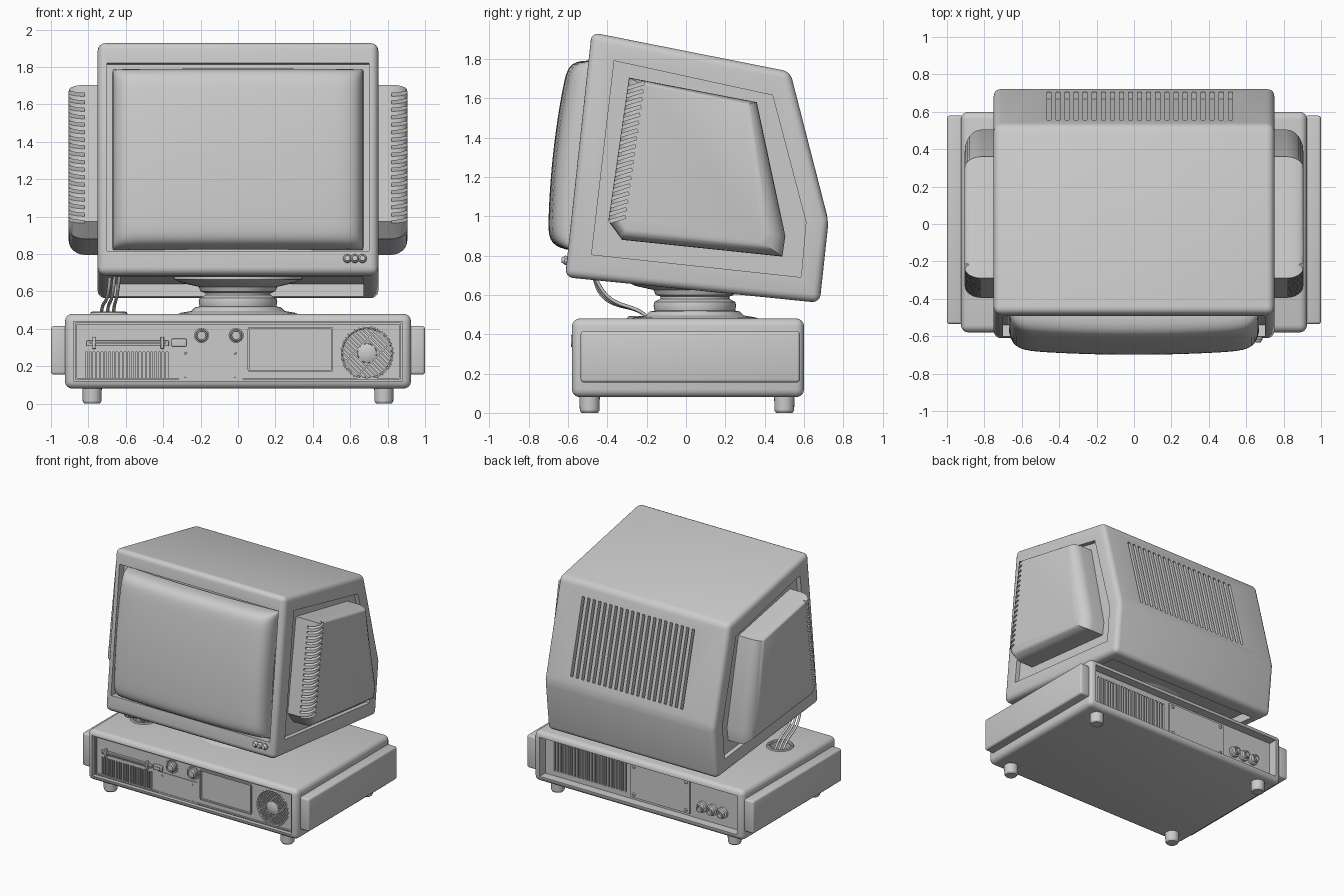
import bpy, bmesh, math
from mathutils import Matrix, Vector

if "Cube" in bpy.data.objects:
    bpy.data.objects.remove(bpy.data.objects["Cube"])

def rx(a): return Matrix.Rotation(a, 4, 'X')

def finish(name, bm, bevel=0, seg=3):
    bmesh.ops.recalc_face_normals(bm, faces=bm.faces[:])
    if bevel:
        bmesh.ops.bevel(bm, geom=bm.edges[:], offset=bevel, segments=seg, profile=0.5, affect='EDGES')
    me = bpy.data.meshes.new(name)
    bm.to_mesh(me)
    bm.free()
    ob = bpy.data.objects.new(name, me)
    bpy.context.collection.objects.link(ob)
    return ob

def boxes(name, items, rot=Matrix(), bevel=0, seg=3):
    bm = bmesh.new()
    for loc, size in items:
        m = Matrix.Translation(loc) @ rot @ Matrix.Diagonal((*size, 1))
        bmesh.ops.create_cube(bm, size=1, matrix=m)
    return finish(name, bm, bevel, seg)

def loft(name, rings, bevel=0, seg=4):
    bm = bmesh.new()
    vs = [[bm.verts.new(p) for p in r] for r in rings]
    n = len(vs[0])
    for a, b in zip(vs, vs[1:]):
        for i in range(n):
            bm.faces.new((a[i], a[(i + 1) % n], b[(i + 1) % n], b[i]))
    bm.faces.new(vs[0])
    bm.faces.new(vs[-1])
    return finish(name, bm, bevel, seg)

def prism(name, prof, x0, x1, bevel=0):
    return loft(name, [[(x, y, z) for y, z in prof] for x in (x0, x1)], bevel)

def lathe(name, prof, loc, rot=Matrix(), n=32):
    ring = lambda r, h: [Vector(loc) + rot @ Vector((r * math.cos(2 * math.pi * i / n),
                         r * math.sin(2 * math.pi * i / n), h)) for i in range(n)]
    return loft(name, [ring(r, h) for r, h in prof])

def cut(ob, *cutters):
    for c in cutters:
        m = ob.modifiers.new("cut", 'BOOLEAN')
        m.operation, m.object, m.solver = 'DIFFERENCE', c, 'EXACT'
        bpy.context.view_layer.update()
        me = bpy.data.meshes.new_from_object(ob.evaluated_get(bpy.context.evaluated_depsgraph_get()))
        ob.modifiers.clear()
        ob.data = me
        bpy.data.objects.remove(c)

def torus(name, loc, R, r, rot=(0, 0, 0)):
    bpy.ops.mesh.primitive_torus_add(location=loc, rotation=rot, major_radius=R, minor_radius=r,
                                     major_segments=40, minor_segments=8)
    bpy.context.object.name = name

FRONT, BACK = rx(math.pi / 2), rx(-math.pi / 2)   # lathe axis towards -y / +y

# --- Base unit: hollow front and back faces, slots, speaker well, cable hole
base = boxes("base_case", [((0, 0.01, 0.28), (1.85, 1.18, 0.40))], bevel=0.04, seg=4)
cut(base,
    boxes("c", [((0, -0.60, 0.28), (1.76, 0.10, 0.32))]),
    boxes("c", [((0, 0.62, 0.28), (1.74, 0.18, 0.31))]),
    boxes("c", [((-0.81 + i * 0.0205, -0.55, 0.203), (0.011, 0.05, 0.145)) for i in range(22)]),
    boxes("c", [((0.16 + i * 0.025, 0.53, 0.28), (0.013, 0.05, 0.23)) for i in range(26)]),
    lathe("c", [(0.135, -0.03), (0.135, 0.05)], (0.69, -0.55, 0.27), FRONT),
    boxes("c", [((0.28, -0.55, 0.29), (0.45, 0.024, 0.23))]),
    lathe("c", [(0.085, -0.1), (0.085, 0.1)], (-0.69, -0.2, 0.48)))
for s, n in ((-1, "left"), (1, "right")):
    boxes("base_side_panel_" + n, [((s * 0.955, 0.022, 0.285), (0.09, 1.115, 0.26))], bevel=0.015)
    for y, f in ((-0.49, "front"), (0.50, "back")):
        lathe(f"foot_{f}_{n}", [(0.042, 0), (0.05, 0.012), (0.052, 0.09)], (s * 0.78, y, 0), n=24)

# --- Front panel details
boxes("panel_frame", [((0, -0.553, z), (1.74, 0.012, 0.01)) for z in (0.132, 0.428)]
      + [((x, -0.553, 0.28), (0.01, 0.012, 0.286)) for x in (-0.865, 0.865)])
boxes("disk_slot", [((-0.59, -0.555, 0.322), (0.44, 0.02, 0.03))], bevel=0.005)
boxes("disk_slot_lip", [((-0.59, -0.565, 0.325), (0.41, 0.02, 0.008))])
boxes("disk_latches", [((x, -0.565, 0.325), (0.018, 0.025, 0.065)) for x in (-0.77, -0.405)], bevel=0.005)
boxes("switch_frame", [((-0.315, -0.555, 0.326), (0.08, 0.02, 0.042))], bevel=0.006)
boxes("switch", [((-0.315, -0.566, 0.326), (0.045, 0.012, 0.02))])
for i, x in enumerate((-0.195, -0.01)):
    c = Vector((x, -0.55, 0.365))
    lathe(f"dial_{i}", [(0.04, 0), (0.04, 0.015), (0.033, 0.018), (0.03, 0.036), (0.024, 0.036),
                        (0.022, 0.028)], c, FRONT)
    boxes(f"dial_ticks_{i}", [(c + Vector((0.049 * math.cos(a), 0, 0.049 * math.sin(a))), (0.006, 0.01, 0.006))
                              for a in [k * math.pi / 12 for k in range(24)]])
boxes("middle_plate", [((-0.145, -0.551, 0.21), (0.34, 0.008, 0.175))])
for i in range(4):
    lathe(f"plate_screw_{i}", [(0.008, 0), (0.006, 0.01)], (-0.28 + 0.265 * (i % 2), -0.55, 0.135 + 0.135 * (i // 2)), FRONT, 8)
boxes("display_frame", [((0.28, -0.552, z), (0.45, 0.014, 0.01)) for z in (0.175, 0.405)]
      + [((x, -0.552, 0.29), (0.01, 0.014, 0.22)) for x in (0.057, 0.503)])

# --- Speaker with diagonal bars
sp = Vector((0.69, -0.545, 0.27))
torus("speaker_ring", sp, 0.137, 0.008, (math.pi / 2, 0, 0))
for name, ang in (("speaker_bars", 0.785), ("speaker_cross_bars", -0.785)):
    R = Matrix.Rotation(ang, 4, 'Y')
    ds = [-0.126 + 0.018 * k for k in range(15)] if ang > 0 else [-0.05, 0.05]
    boxes(name, [(sp + R @ Vector((0, 0, d)), (2 * math.sqrt(0.137 ** 2 - d * d), 0.01, 0.008)) for d in ds], R)
lathe("speaker_dome", [(0.052, -0.02), (0.05, 0.006), (0.035, 0.013), (0.012, 0.016)], sp, FRONT)

# --- Back panel details
boxes("back_plate", [((-0.15, 0.535, 0.28), (0.52, 0.015, 0.27))])
for i in range(4):
    lathe(f"back_screw_{i}", [(0.014, 0), (0.01, 0.014)], (-0.38 + 0.46 * (i % 2), 0.54, 0.17 + 0.22 * (i // 2)), BACK, 10)
for i in range(3):
    lathe(f"socket_{i}", [(0.042, 0), (0.042, 0.02), (0.03, 0.025), (0.028, 0.05), (0.018, 0.05), (0.016, 0.03)],
          (-0.52 - 0.09 * i, 0.53, 0.23), BACK, 24)

# --- Swivel neck and cables
lathe("swivel_neck", [(0.33, 0.475), (0.31, 0.485), (0.25, 0.495), (0.23, 0.515), (0.205, 0.52), (0.21, 0.545),
                      (0.205, 0.565), (0.175, 0.58), (0.175, 0.592), (0.2, 0.6), (0.21, 0.625), (0.3, 0.645),
                      (0.345, 0.665), (0.345, 0.71)], (0, 0.045, 0), n=48)
torus("cable_grommet", (-0.69, -0.2, 0.48), 0.088, 0.012)
for i in range(3):
    cu = bpy.data.curves.new("cable", 'CURVE')
    cu.dimensions, cu.bevel_depth, cu.bevel_resolution = '3D', 0.009, 2
    sl = cu.splines.new('BEZIER')
    d = 0.025 * i
    pts = [(-0.68 + d, -0.48, 0.72), (-0.695 + d, -0.42 + d / 2, 0.59), (-0.73 + 1.3 * d, -0.2, 0.49), (-0.73 + 1.3 * d, -0.15, 0.40)]
    sl.bezier_points.add(len(pts) - 1)
    for p, co in zip(sl.bezier_points, pts):
        p.co = co
        p.handle_left_type = p.handle_right_type = 'AUTO'
    bpy.context.collection.objects.link(bpy.data.objects.new(f"cable_{i}", cu))

# --- Monitor shell: side profile with screen, side, underside and vent cuts
shell_prof = [(-0.48, 1.935), (0.53, 1.735), (0.725, 0.975), (0.68, 0.56), (-0.615, 0.69)]
inner = [(-0.365, 1.79), (0.44, 1.615), (0.61, 0.97), (0.585, 0.69), (-0.48, 0.805)]
shell = prism("monitor_shell", shell_prof, -0.75, 0.75, 0.04)
tilt = rx(-0.11)
mid = Vector((0, -0.545, 1.318))
cut(shell,
    boxes("c", [(mid, (1.40, 0.12, 1.01))], tilt),
    prism("c", inner, 0.715, 0.85),
    prism("c", inner, -0.85, -0.715),
    boxes("c", [((0, 0.03, 0.627), (1.34, 1.06, 0.13))], rx(-0.097)),
    boxes("c", [((-0.455 + i * 0.0485, 0.63, 1.345), (0.022, 0.07, 0.60)) for i in range(21)], rx(0.246)))

# --- Bulging picture tube
N = 36
bm = bmesh.new()
par = [math.sin(math.pi * (i / N - 0.5)) for i in range(N + 1)]
grid = []
for v in par:
    row = []
    for u in par:
        edge = max(0, (1 - abs(u) ** 16) * (1 - abs(v) ** 16)) ** 0.4
        h = -0.065 + 0.14 * edge + 0.055 * (1 - (u * u + v * v) / 2)
        row.append(bm.verts.new(mid + tilt @ Vector((0.67 * u, -h, 0.485 * v - 0.008))))
    grid.append(row)
for a, b in zip(grid, grid[1:]):
    for i in range(N):
        bm.faces.new((a[i], a[i + 1], b[i + 1], b[i]))
finish("screen", bm)

# --- Monitor buttons
for i in range(3):
    lathe(f"monitor_button_{i}", [(0.023, -0.01), (0.023, 0.014), (0.017, 0.02), (0.014, 0.03)],
          (0.585 + 0.04 * i, -0.603, 0.775), rx(math.pi / 2 - 0.11), 20)

# --- Side pods with a rounded outer edge and front slots
pod = [(-0.29, 1.705), (0.36, 1.58), (0.505, 0.90), (0.49, 0.795), (-0.325, 0.88), (-0.395, 0.975)]
pod_out = [(-0.235, 1.675), (0.30, 1.565), (0.39, 0.92), (0.38, 0.87), (-0.305, 0.935), (-0.335, 0.985)]
for s, n in ((-1, "left"), (1, "right")):
    rings = [[(s * 0.70, y, z) for y, z in pod]]
    for k in range(7):
        a = k * math.pi / 12
        t = 1 - math.cos(a)
        rings.append([(s * (0.815 + 0.09 * math.sin(a)), p[0] + (q[0] - p[0]) * t, p[1] + (q[1] - p[1]) * t)
                      for p, q in zip(pod, pod_out)])
    ob = loft("side_pod_" + n, rings)
    cut(ob, boxes("c", [((s * 0.87, -0.285 - 0.095 * k / 17, 1.655 - 0.68 * k / 17), (0.10, 0.15, 0.016))
                        for k in range(18)], rx(0.3)))

# --- Smooth shading with sharp edges kept
bpy.ops.object.select_all(action='DESELECT')
for ob in bpy.data.objects:
    if ob.type == 'MESH':
        ob.select_set(True)
        bpy.context.view_layer.objects.active = ob
bpy.ops.object.shade_smooth_by_angle(angle=math.radians(32))
